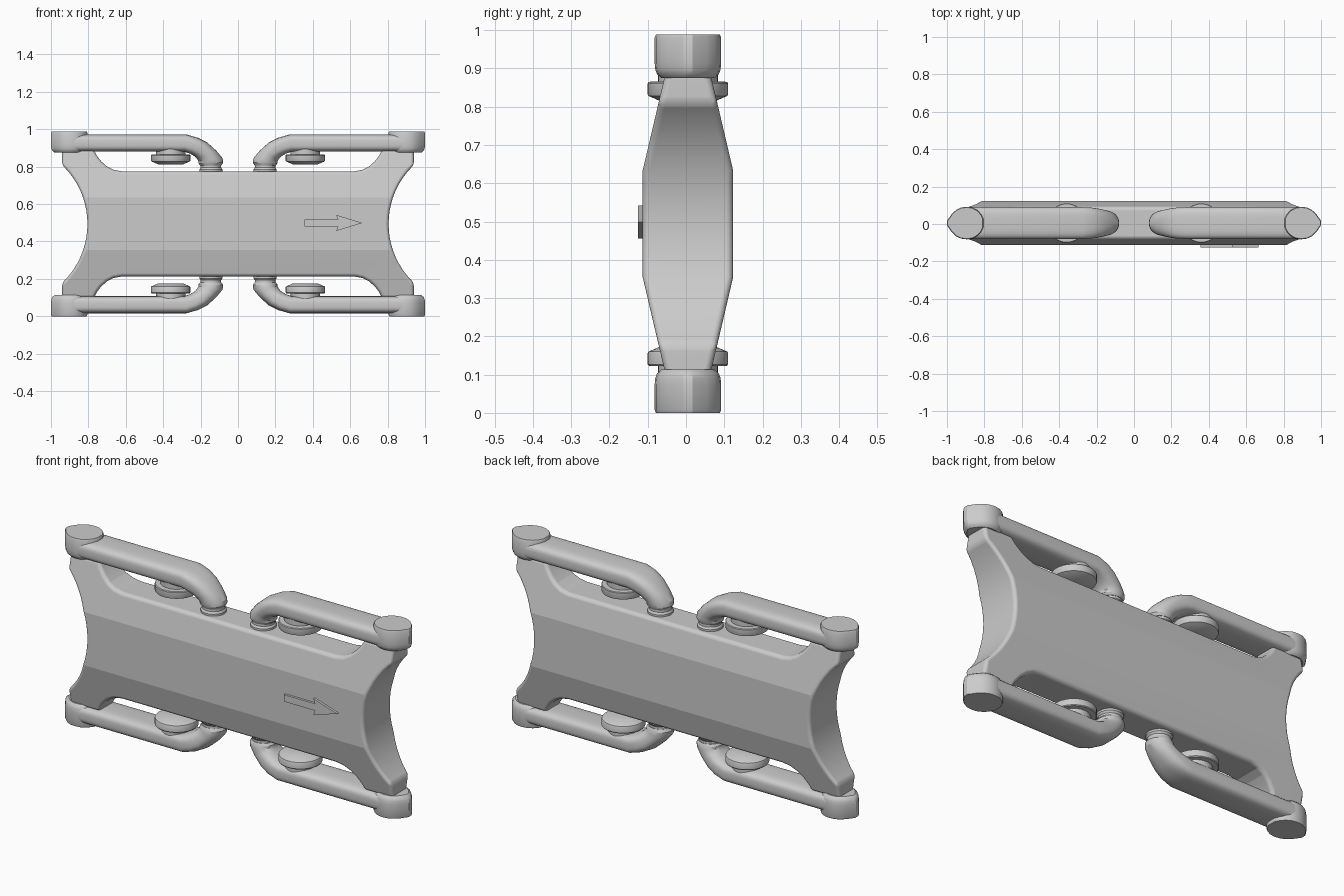
import bpy, bmesh, math
from mathutils import Vector

if "Cube" in bpy.data.objects:
    bpy.data.objects.remove(bpy.data.objects["Cube"])

MID = 0.494          # mid height; all parts mirror about it
YC = 0.005           # depth centre of the body


def finish(name, bm, angle=30, mirror=False, bevel=None, weighted=False):
    """Turn a bmesh (local to the model centre) into a finished object."""
    bmesh.ops.recalc_face_normals(bm, faces=bm.faces[:])
    me = bpy.data.meshes.new(name)
    bm.to_mesh(me)
    bm.free()
    ob = bpy.data.objects.new(name, me)
    ob.location = (0, YC, MID)
    bpy.context.collection.objects.link(ob)
    bpy.ops.object.select_all(action='DESELECT')
    ob.select_set(True)
    bpy.context.view_layer.objects.active = ob
    if bevel:
        m = ob.modifiers.new("bevel", 'BEVEL')
        m.width, m.segments = bevel
        m.limit_method = 'ANGLE'
        m.angle_limit = math.radians(25)
    if mirror:
        m = ob.modifiers.new("mirror", 'MIRROR')
        m.use_axis = (True, False, True)
        m.use_mirror_merge = False
    bpy.ops.object.convert(target='MESH')
    bpy.ops.object.shade_smooth_by_angle(angle=math.radians(angle))
    if weighted:
        m = ob.modifiers.new("weighted", 'WEIGHTED_NORMAL')
        m.keep_sharp = True
    return ob


def loft(rings):
    """Skin closed rings of equal length and cap both ends."""
    bm = bmesh.new()
    vs = [[bm.verts.new(p) for p in r] for r in rings]
    n = len(vs[0])
    for a, b in zip(vs, vs[1:]):
        for i in range(n):
            j = (i + 1) % n
            bm.faces.new((a[i], a[j], b[j], b[i]))
    bm.faces.new(vs[0])
    bm.faces.new(vs[-1])
    return bm


def lathe(x, profile, n=40):
    """Round part on a vertical axis; profile is (radius, world z)."""
    return loft([[(x + r * math.cos(2 * math.pi * i / n),
                   r * math.sin(2 * math.pi * i / n), z - MID)
                  for i in range(n)] for r, z in profile])


# Main body: front outline, extruded and then tapered by four sloped cuts
R, TOP = 0.435, 0.396
arc = [(0.805 + R - math.sqrt(R * R - z * z), z)
       for z in [0.315 * math.sin(math.pi / 2 * 0) + 0.315 * k / 9 for k in range(10)]]
quarter = arc + [(0.94, TOP), (0.77, TOP), (0.755, 0.365), (0.73, 0.333),
                 (0.70, 0.307), (0.665, 0.289), (0.62, 0.281)]
right = [(x, -z) for x, z in quarter[:0:-1]] + quarter
outline = right + [(-x, z) for x, z in right[::-1]]
bm = loft([[(x, y, z) for x, z in outline] for y in (-0.118, 0.118)])
for sy in (-1, 1):
    for sz in (-1, 1):
        cut = bmesh.ops.bisect_plane(
            bm, geom=bm.verts[:] + bm.edges[:] + bm.faces[:], dist=1e-5,
            plane_co=(0, sy * 0.118, sz * 0.14),
            plane_no=Vector((0, sy * 0.256, sz * 0.06)).normalized(),
            clear_outer=True)
        bmesh.ops.holes_fill(bm, edges=[e for e in bm.edges if e.is_boundary], sides=0)
finish("body", bm, angle=12.5, bevel=(0.018, 8), weighted=True)


# Handles: flat rounded bar bending into a round neck
# (outer x, outer z, inner x, inner z, half depth, squareness)
sections = [(0.90, 0.972, 0.90, 0.880, 0.085, 3.6),
            (0.275, 0.972, 0.285, 0.880, 0.085, 3.6),
            (0.215, 0.955, 0.255, 0.869, 0.083, 3.2),
            (0.165, 0.930, 0.232, 0.855, 0.078, 2.7),
            (0.115, 0.885, 0.218, 0.840, 0.071, 2.3),
            (0.082, 0.845, 0.212, 0.828, 0.066, 2.0),
            (0.079, 0.822, 0.212, 0.818, 0.065, 2.0),
            (0.088, 0.807, 0.203, 0.807, 0.057, 2.0)]
rings = []
for ox, oz, ix, iz, hy, n in sections:
    c = Vector(((ox + ix) / 2, 0, (oz + iz) / 2 - MID))
    half = Vector(((ox - ix) / 2, 0, (oz - iz) / 2))
    ring = []
    for k in range(32):
        a = 2 * math.pi * (k + 0.5) / 32
        u, v = [math.copysign(abs(f) ** (2 / n), f) for f in (math.cos(a), math.sin(a))]
        ring.append(c + half * v + Vector((0, hy * u, 0)))
    rings.append(ring)
finish("handle", loft(rings), mirror=True)

# Collars joining the handle necks to the body
finish("neck_collar", lathe(0.145, [(0.062, 0.75), (0.062, 0.785), (0.055, 0.795),
                                    (0.055, 0.82)]), mirror=True)

# End caps: rounded outline with a point facing outward
side = [(1.0, 0.012), (0.975, 0.048), (0.95, 0.071), (0.925, 0.083), (0.895, 0.087),
        (0.865, 0.083), (0.838, 0.069), (0.818, 0.048), (0.805, 0.022)]
cap = side + [(x, -y) for x, y in side[::-1]]
levels = [(0.80, 0.875), (0.93, 0.885), (0.98, 0.897), (1.0, 0.915), (1.0, 0.98), (0.96, 0.988)]
finish("end_cap", loft([[(0.9 + (x - 0.9) * s, y * s, z - MID) for x, y in cap]
                        for s, z in levels]), mirror=True)

# Round knobs hanging under the handles
finish("knob", lathe(0.36, [(0.066, 0.812), (0.103, 0.828), (0.105, 0.832), (0.105, 0.861),
                            (0.102, 0.865), (0.078, 0.866), (0.078, 0.90)]), mirror=True)

# Raised direction arrow on the front
half = [(0.355, 0.018), (0.535, 0.018), (0.525, 0.043), (0.665, 0.0)]
arrow = half + [(x, -z) for x, z in half[-2::-1]]
finish("direction_arrow", loft([[(x, y, z + 0.005) for x, z in arrow]
                                for y in (-0.13, -0.11)]))
